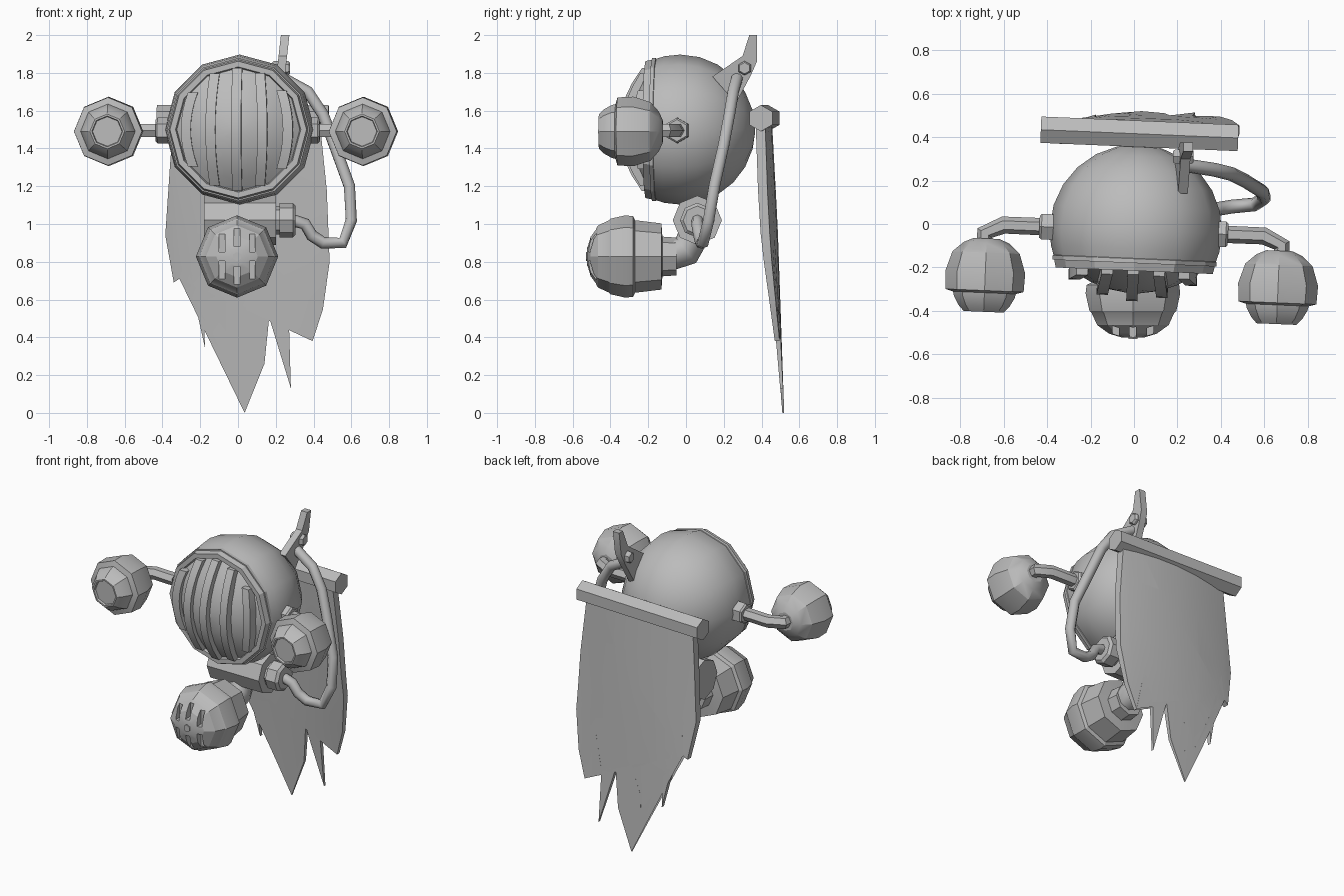
import bpy, bmesh, math
from mathutils import Matrix, Vector

if "Cube" in bpy.data.objects:
    bpy.data.objects.remove(bpy.data.objects["Cube"])

grey = bpy.data.materials.new("plain_grey")
grey.diffuse_color = (0.5, 0.5, 0.5, 1)
grey.use_nodes = True
grey.node_tree.nodes["Principled BSDF"].inputs["Base Color"].default_value = grey.diffuse_color
TILT = Matrix.Rotation(math.radians(-2.4), 4, 'Z')


def finish(ob, angle=30, turned=False):
    """Material, shading and the slight turn shared by the head parts."""
    ob.data.materials.clear()
    ob.data.materials.append(grey)
    if turned:
        ob.data.transform(TILT)
    bpy.ops.object.select_all(action='DESELECT')
    ob.select_set(True)
    bpy.context.view_layer.objects.active = ob
    bpy.ops.object.shade_smooth_by_angle(angle=math.radians(angle))
    return ob


def from_bm(name, bm):
    bmesh.ops.recalc_face_normals(bm, faces=bm.faces)
    me = bpy.data.meshes.new(name)
    bm.to_mesh(me)
    bm.free()
    ob = bpy.data.objects.new(name, me)
    bpy.context.collection.objects.link(ob)
    return ob


def loft(name, rings):
    """Skin over a list of point rings, with capped ends."""
    bm = bmesh.new()
    vs = [[bm.verts.new(p) for p in ring] for ring in rings]
    n = len(vs[0])
    for a, b in zip(vs, vs[1:]):
        for i in range(n):
            j = (i + 1) % n
            bm.faces.new((a[i], a[j], b[j], b[i]))
    bm.faces.new(vs[0])
    bm.faces.new(vs[-1])
    return from_bm(name, bm)


def lathe(name, profile, centre, sides=8, axis='y'):
    """Turn (distance, radius) pairs around the x or y axis."""
    c = Vector(centre)
    rings = []
    for t, r in profile:
        ring = []
        for i in range(sides):
            a = 2 * math.pi * i / sides
            s, k = r * math.sin(a), r * math.cos(a)
            ring.append(c + Vector((s, t, k) if axis == 'y' else (t, s, k)))
        rings.append(ring)
    return loft(name, rings)


def tube(name, points, radius, res):
    cu = bpy.data.curves.new(name, 'CURVE')
    cu.dimensions = '3D'
    cu.bevel_depth, cu.bevel_resolution, cu.use_fill_caps = radius, res, True
    sp = cu.splines.new('POLY')
    sp.points.add(len(points) - 1)
    for p, q in zip(sp.points, points):
        p.co = (*q, 1)
    ob = bpy.data.objects.new(name, cu)
    bpy.context.collection.objects.link(ob)
    bpy.ops.object.select_all(action='DESELECT')
    ob.select_set(True)
    bpy.context.view_layer.objects.active = ob
    bpy.ops.object.convert(target='MESH')
    return bpy.context.object


# Helmet: ball with open front
HEAD = (0.01, -0.03, 1.5)
R = 0.397
ball = [(R * math.cos(math.radians(a)), R * math.sin(math.radians(a)))
        for a in (2, 15, 30, 45, 60, 75, 90, 102, 112)]
finish(lathe("helmet", ball, HEAD, 12), 35, True)
rim = [(-0.10, 0.33), (-0.13, 0.378), (-0.15, 0.378), (-0.15, 0.37), (-0.185, 0.362),
       (-0.185, 0.332), (-0.165, 0.325), (-0.10, 0.32)]
finish(lathe("helmet_rim", rim, HEAD, 12), 25, True)


# Domed visor with curved vertical bars
def visor_y(r):
    return -0.16 - 0.13 * (1 - (r / 0.335) ** 2)


finish(lathe("visor", [(visor_y(r), r) for r in (0.33, 0.27, 0.2, 0.12, 0.02)], HEAD, 12), 35, True)
for k, x0 in enumerate((-0.26, -0.135, -0.005, 0.125, 0.25)):
    reach = math.sqrt(0.325 ** 2 - x0 ** 2)
    rings = []
    for i in range(9):
        t = -1 + i / 4
        z, x, w = t * reach, x0 * (1.06 - 0.14 * t * t), 0.026
        y = visor_y(min(0.33, math.hypot(x, z)))
        rings.append([Vector(HEAD) + Vector(p) for p in
                      ((x - w, y + 0.03, z), (x + w, y + 0.03, z), (x + w, y - 0.035, z), (x - w, y - 0.035, z))])
    finish(loft(f"visor_bar_{k + 1}", rings), 30, True)

# Side lamps, arms and nuts
lamp = [(-0.095, 0.06), (-0.115, 0.105), (-0.16, 0.155), (-0.25, 0.184), (-0.335, 0.18), (-0.345, 0.145),
        (-0.365, 0.14), (-0.405, 0.118), (-0.433, 0.092), (-0.433, 0.082), (-0.42, 0.078)]
for s, side in ((-1, "left"), (1, "right")):
    finish(lathe(f"{side}_lamp", lamp, (s * 0.675, 0, 1.49)), 20, True)
    arm = [(s * x, y, 1.495) for x, y in ((0.36, -0.03), (0.6, -0.03), (0.685, -0.07), (0.68, -0.13))]
    finish(tube(f"{side}_arm", arm, 0.04, 1), 30, True)
    nut = [(s * 0.36, 0.068), (s * 0.425, 0.068), (s * 0.435, 0.058)]
    finish(lathe(f"{side}_arm_nut", nut, (0, -0.03, 1.495), 6, 'x'), 20, True)

# Breathing canister with a slotted nose
can = [(-0.05, 0.1), (-0.125, 0.105), (-0.13, 0.175), (-0.27, 0.192), (-0.28, 0.213), (-0.32, 0.218),
       (-0.40, 0.2), (-0.41, 0.19), (-0.465, 0.165), (-0.505, 0.11), (-0.523, 0.05)]
CAN = (-0.005, 0, 0.828)
canister = lathe("canister", can, CAN)
bm = bmesh.new()
for x in (-0.08, 0, 0.08):
    for s in (-1, 1):
        z = s * (0.1 if x == 0 else 0.072)
        m = Matrix.Translation(Vector(CAN) + Vector((x, -0.505, z))) @ Matrix.Diagonal((0.03, 0.07, 0.095, 1))
        bmesh.ops.create_cube(bm, size=1, matrix=m)
cutter = from_bm("slot_cutter", bm)
mod = canister.modifiers.new("slots", 'BOOLEAN')
mod.operation, mod.object, mod.solver = 'DIFFERENCE', cutter, 'EXACT'
bpy.context.view_layer.objects.active = canister
bpy.ops.object.modifier_apply(modifier="slots")
bpy.data.objects.remove(cutter)
finish(canister, 20)
finish(lathe("canister_bolt", [(-0.5, 0.024), (-0.53, 0.024)], CAN, 6))
finish(tube("canister_elbow", [(0, -0.08, 0.84), (0, 0.0, 0.86), (0, 0.06, 0.98)], 0.085, 2), 50)

# Cross cylinder under the helmet, with hose socket
MID = (0, 0.06, 1.02)
finish(lathe("cross_cylinder", [(-0.18, 0.13), (0.2, 0.13)], MID, 8, 'x'))
finish(lathe("hose_socket", [(0.19, 0.075), (0.22, 0.075), (0.22, 0.092), (0.29, 0.092), (0.305, 0.075)],
             MID, 8, 'x'))

# Hose from the socket up to the fin
hose = [(0.29, 0.06, 1.02), (0.355, 0.06, 1.0), (0.39, 0.07, 0.94), (0.45, 0.08, 0.9), (0.555, 0.09, 0.9),
        (0.6, 0.12, 1.02), (0.59, 0.15, 1.2), (0.51, 0.2, 1.42), (0.45, 0.23, 1.58),
        (0.37, 0.25, 1.7), (0.24, 0.27, 1.77)]
finish(tube("hose", hose, 0.032, 2), 60)

# Upright fin with bolts on both faces
fin = [(0.375, 2.0), (0.335, 2.0), (0.30, 1.89), (0.14, 1.78), (0.265, 1.64), (0.345, 1.79), (0.375, 1.86)]
finish(loft("fin", [[(x + 0.11 * (z - 1.8), y, z) for y, z in fin] for x in (0.205, 0.25)]))
finish(lathe("fin_bolt", [(0.18, 0.03), (0.19, 0.038), (0.265, 0.038), (0.275, 0.03)], (0, 0.31, 1.825), 6, 'x'))

# Rail and ragged cape
finish(lathe("cape_rail", [(-0.455, 0.07), (0.455, 0.07)], (0.008, 0.416, 1.56), 6, 'x'), 30, True)
edge = [(-0.34, 1.57), (-0.36, 1.31), (-0.385, 0.94), (-0.34, 0.69), (-0.31, 0.71), (-0.295, 0.885),
        (-0.175, 0.345), (-0.18, 0.55), (-0.03, 0.23), (-0.02, 0.39), (0.03, 0.515), (0.035, 0.0),
        (0.14, 0.26), (0.165, 0.505), (0.28, 0.13), (0.27, 0.47), (0.32, 0.69), (0.395, 0.38),
        (0.45, 0.55), (0.485, 0.8), (0.47, 1.18), (0.43, 1.57)]
bm = bmesh.new()
bm.faces.new([bm.verts.new((x, 0, z)) for x, z in edge])
bmesh.ops.triangulate(bm, faces=bm.faces)
cuts = [((x, 0, 0), (1, 0, 0)) for x in (-0.24, -0.1, 0.04, 0.19, 0.33)]
cuts += [((0, 0, z), (0, 0, 1)) for z in (0.6, 0.95, 1.3)]
for co, no in cuts:
    bmesh.ops.bisect_plane(bm, geom=bm.verts[:] + bm.edges[:] + bm.faces[:], plane_co=co, plane_no=no)
front = bm.faces[:]
back = [g for g in bmesh.ops.duplicate(bm, geom=bm.verts[:] + bm.edges[:] + front)["geom"]
        if isinstance(g, bmesh.types.BMVert)]
back_set = set(back)
for v in bm.verts:
    x, z = v.co.x - 0.045, v.co.z
    mid = 0.515 - 0.055 * min(z, 1.6) - 0.045 * (x / 0.43) ** 2 * min(1, z)
    half = 0.005 + 0.02 * min(1, z)
    v.co.y = mid + (half if v in back_set else -half)
rims = [e for e in bm.edges if e.is_boundary]
bmesh.ops.bridge_loops(bm, edges=rims)
finish(from_bm("cape", bm), 30)
